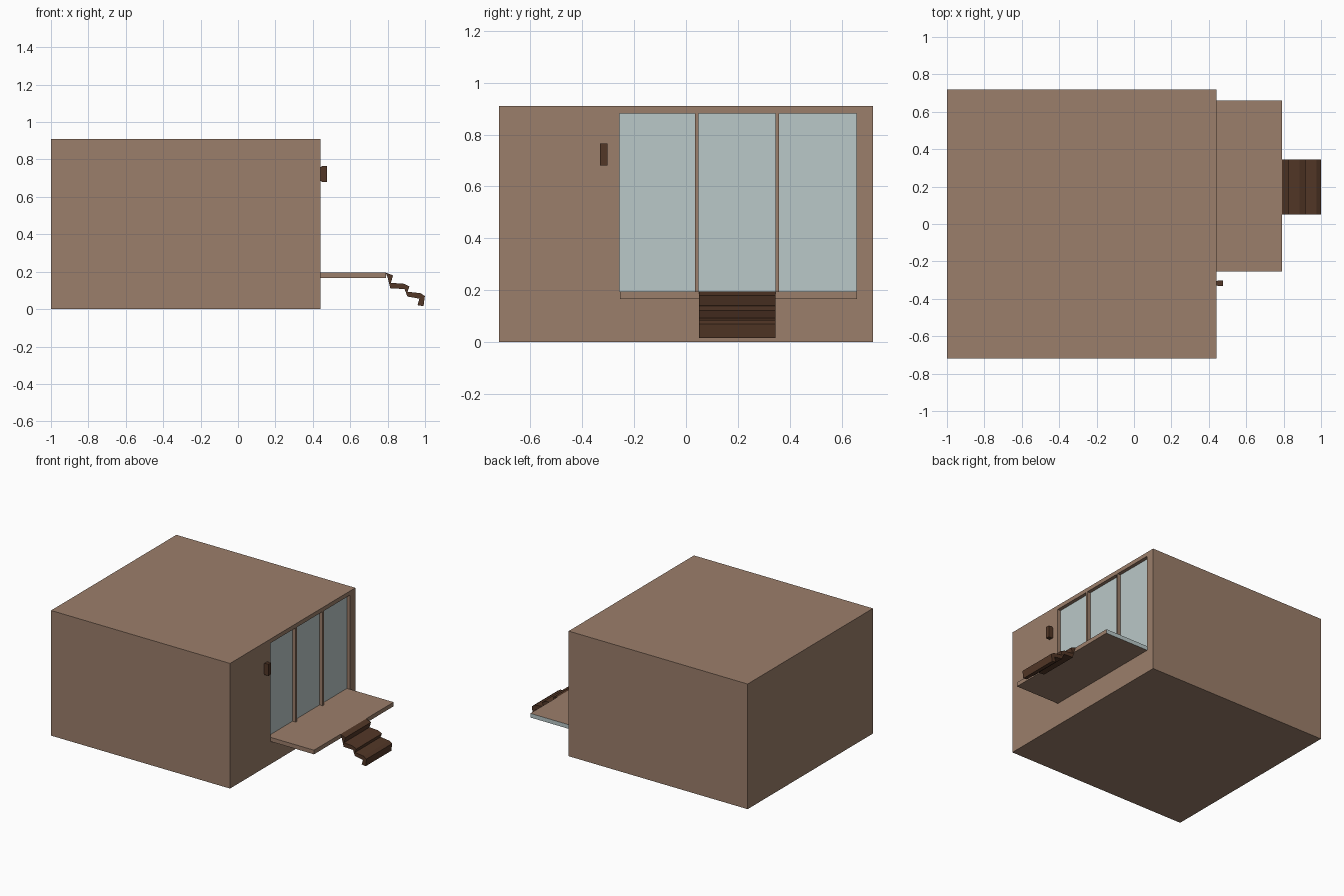
import bpy, bmesh

if "Cube" in bpy.data.objects:
    bpy.data.objects.remove(bpy.data.objects["Cube"])


def material(name, rgb):
    m = bpy.data.materials.new(name)
    m.diffuse_color = (*rgb, 1)
    m.use_nodes = True
    m.node_tree.nodes["Principled BSDF"].inputs["Base Color"].default_value = m.diffuse_color
    return m


WOOD = material("tan_wall", (0.33, 0.21, 0.145))
DARK = material("dark_wood", (0.085, 0.038, 0.02))
GLASS = material("pale_glass", (0.49, 0.58, 0.58))


def finish(name, bm, *mats):
    bmesh.ops.recalc_face_normals(bm, faces=bm.faces)
    me = bpy.data.meshes.new(name)
    bm.to_mesh(me)
    bm.free()
    for m in mats:
        me.materials.append(m)
    ob = bpy.data.objects.new(name, me)
    bpy.context.collection.objects.link(ob)
    return ob


def add_box(bm, xs, ys, zs):
    verts = bmesh.ops.create_cube(bm, size=1)["verts"]
    for v in verts:
        v.co = [r[0] if c < 0 else r[1] for c, r in zip(v.co, (xs, ys, zs))]


def box(name, xs, ys, zs, *mats):
    bm = bmesh.new()
    add_box(bm, xs, ys, zs)
    return finish(name, bm, *mats)


WALL_X = 0.44
PANES = [(-0.257, 0.035), (0.048, 0.345), (0.358, 0.658)]
PANE_Z = (0.195, 0.88)

# Main block with three door recesses
house = box("house_body", (-1, WALL_X), (-0.72, 0.72), (0, 0.91), WOOD)
bm = bmesh.new()
for ys in PANES:
    add_box(bm, (WALL_X - 0.03, WALL_X + 0.05), ys, PANE_Z)
cutter = finish("pane_cutter", bm, WOOD)
cutter.hide_render = True
cutter.hide_viewport = True
cut = house.modifiers.new("door_recesses", "BOOLEAN")
cut.object = cutter
cut.operation = "DIFFERENCE"
cut.solver = "EXACT"

# Glass panes sitting at the back of the recesses
for i, ys in enumerate(PANES):
    box(f"glass_pane_{i + 1}", (WALL_X - 0.035, WALL_X - 0.025), ys, PANE_Z, GLASS)

# Deck, with the pale end on its +y side
deck = box("deck", (WALL_X, 0.79), (-0.255, 0.66), (0.165, 0.195), WOOD, GLASS)
for p in deck.data.polygons:
    if p.normal.y > 0.9:
        p.material_index = 1

# Folded steps: side profile (x, z) extruded along y
profile = [(0.79, 0.195), (0.829, 0.18), (0.817, 0.14), (0.885, 0.136),
           (0.917, 0.121), (0.906, 0.093), (0.976, 0.085), (0.999, 0.07),
           (0.992, 0.016), (0.96, 0.021), (0.97, 0.056), (0.906, 0.067),
           (0.89, 0.108), (0.815, 0.11), (0.80, 0.168)]
bm = bmesh.new()
side = bm.faces.new([bm.verts.new((x, 0.05, z)) for x, z in profile])
ext = bmesh.ops.extrude_face_region(bm, geom=[side])
bmesh.ops.translate(bm, vec=(0, 0.295, 0),
                    verts=[g for g in ext["geom"] if isinstance(g, bmesh.types.BMVert)])
finish("steps", bm, DARK)

# Wall lamp beside the doors
box("lamp_plate", (WALL_X, WALL_X + 0.008), (-0.328, -0.305), (0.685, 0.76), DARK)
box("wall_lamp", (WALL_X + 0.006, WALL_X + 0.037), (-0.331, -0.302), (0.68, 0.765), DARK)
